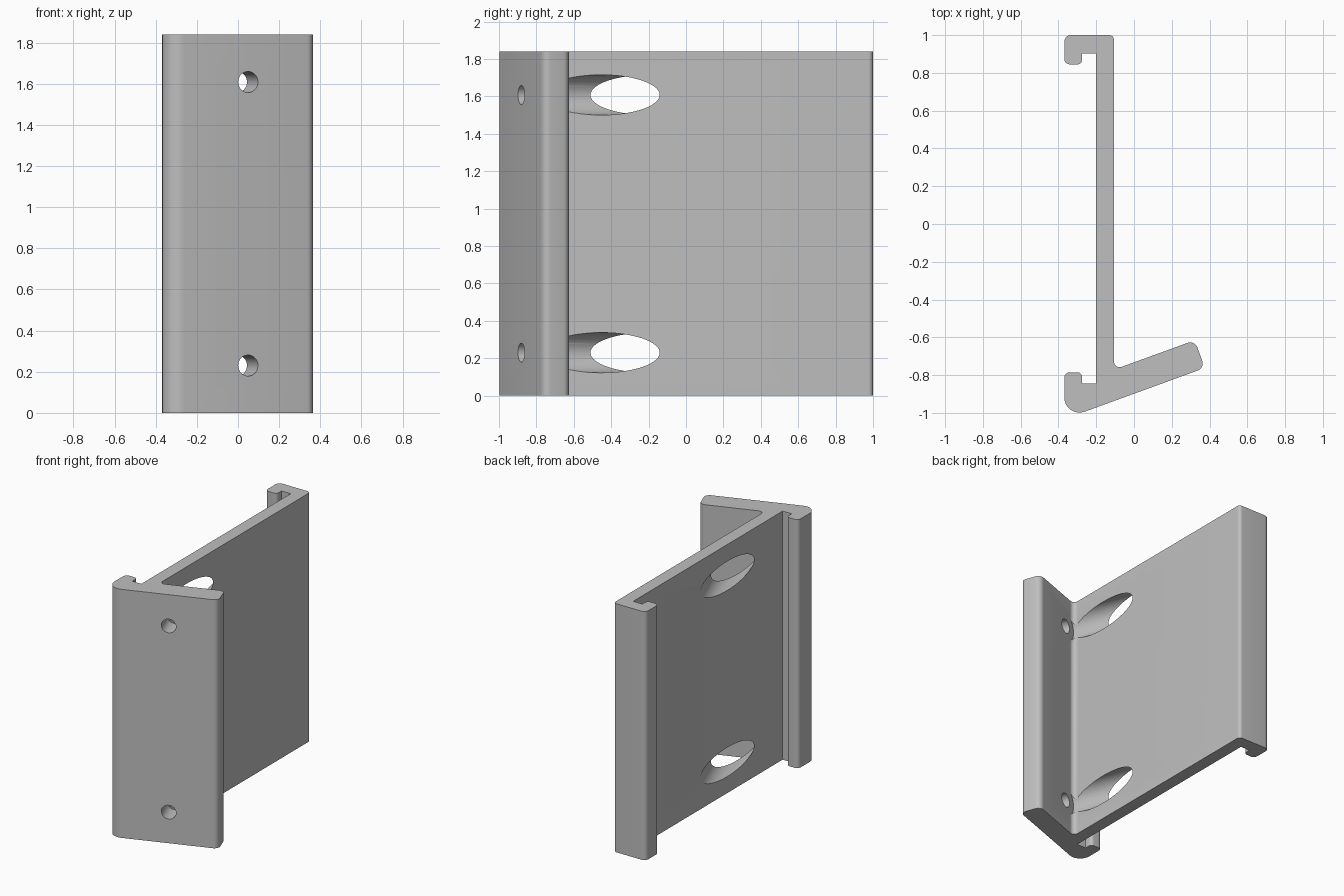
import bpy
import bmesh
import math
from mathutils import Vector, Matrix

if "Cube" in bpy.data.objects:
    bpy.data.objects.remove(bpy.data.objects["Cube"], do_unlink=True)

HEIGHT = 1.84
TILT = math.radians(20)
ALONG = Vector((math.cos(TILT), math.sin(TILT)))      # along the tilted flange
ACROSS = Vector((-math.sin(TILT), math.cos(TILT)))    # through the flange
THICK = 0.156

grey = bpy.data.materials.new("plain_grey")
grey.use_nodes = True
colour = (0.52, 0.52, 0.52, 1)
grey.diffuse_color = colour
grey.node_tree.nodes["Principled BSDF"].inputs["Base Color"].default_value = colour


def rounded(corners, steps=8):
    """Replace each (x, y, radius) corner by an arc."""
    points = []
    for i, (x, y, r) in enumerate(corners):
        p = Vector((x, y))
        if not r:
            points.append(p)
            continue
        a = (Vector(corners[i - 1][:2]) - p).normalized()
        b = (Vector(corners[(i + 1) % len(corners)][:2]) - p).normalized()
        half = a.angle(b) / 2
        centre = p + (a + b).normalized() * r / math.sin(half)
        start = p + a * r / math.tan(half) - centre
        end = p + b * r / math.tan(half) - centre
        turn = start.angle_signed(end)
        for k in range(steps + 1):
            points.append(centre + Matrix.Rotation(-turn * k / steps, 2) @ start)
    return points


def cylinder(name, start, length, radius):
    """Hole cutter running along the ACROSS direction."""
    axis = ACROSS.to_3d()
    bpy.ops.mesh.primitive_cylinder_add(
        vertices=64, radius=radius, depth=length,
        location=start + axis * length / 2,
        rotation=axis.to_track_quat('Z', 'Y').to_euler())
    ob = bpy.context.object
    ob.name = name
    ob.hide_render = True
    return ob


# Cross-section: hooked back edge, flat plate, tilted flange, hooked front edge
tip_low = Vector((0.375, -0.762))
tip_high = tip_low + ACROSS * THICK
root_x = -0.106
root_y = tip_high.y + (root_x - tip_high.x) * math.tan(TILT)
left = -0.369
heel_y = tip_low.y + (left - tip_low.x) * math.tan(TILT)
profile = rounded([
    (left, heel_y, 0.08), (*tip_low, 0.04), (*tip_high, 0.04),
    (root_x, root_y, 0.03), (root_x, 1, 0.025), (left, 1, 0.035),
    (left, 0.845, 0.03), (-0.275, 0.845, 0.025), (-0.275, 0.903, 0),
    (-0.2, 0.903, 0), (-0.2, -0.845, 0), (-0.275, -0.845, 0),
    (-0.275, -0.785, 0.025), (left, -0.785, 0.03)])

# Extrude the section to full height
bm = bmesh.new()
face = bm.faces.new([bm.verts.new((p.x, p.y, 0)) for p in profile])
top = bmesh.ops.extrude_face_region(bm, geom=[face])["geom"]
bmesh.ops.translate(bm, vec=(0, 0, HEIGHT),
                    verts=[v for v in top if isinstance(v, bmesh.types.BMVert)])
bmesh.ops.recalc_face_normals(bm, faces=bm.faces)
mesh = bpy.data.meshes.new("mounting_bracket")
bm.to_mesh(mesh)
bm.free()
bracket = bpy.data.objects.new("mounting_bracket", mesh)
bpy.context.collection.objects.link(bracket)
mesh.materials.append(grey)

# Screw holes in the flange, each with a wide access hole through the plate
cutters = []
for z in (0.23, 1.608):
    outer = Vector((0.049, tip_low.y + (0.049 - tip_low.x) * math.tan(TILT), z))
    axis = ACROSS.to_3d()
    cutters.append(cylinder("screw_hole_cutter", outer - axis * 0.1, 0.35, 0.051))
    cutters.append(cylinder("access_hole_cutter", outer + axis * THICK, 1.1, 0.1075))

bpy.ops.object.select_all(action='DESELECT')
bpy.context.view_layer.objects.active = bracket
bracket.select_set(True)
for cutter in cutters:
    mod = bracket.modifiers.new("hole", 'BOOLEAN')
    mod.operation = 'DIFFERENCE'
    mod.solver = 'EXACT'
    mod.object = cutter
    bpy.ops.object.modifier_apply(modifier=mod.name)
for cutter in cutters:
    bpy.data.objects.remove(cutter, do_unlink=True)

bpy.ops.object.shade_smooth_by_angle(angle=math.radians(30))
